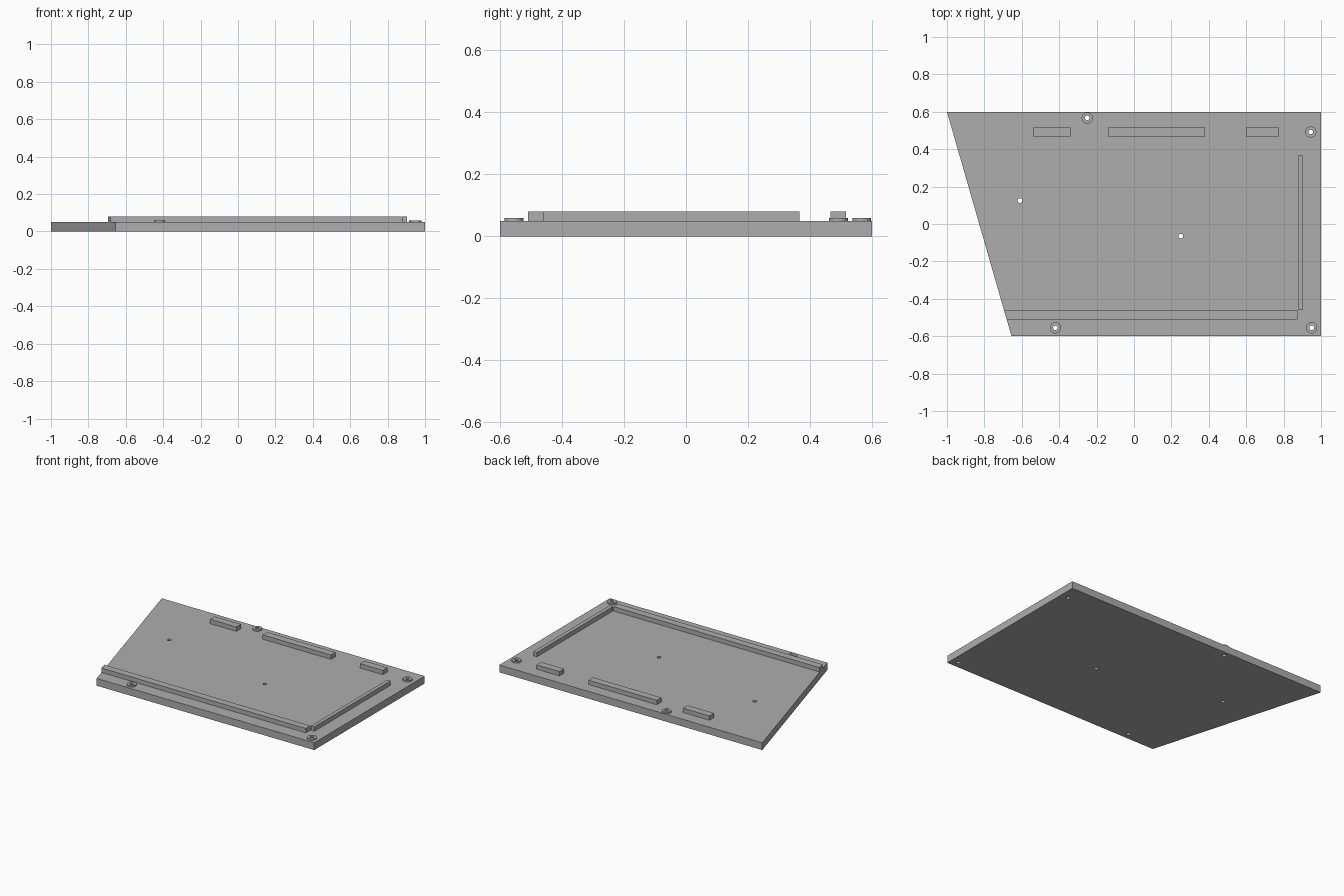
import bpy, bmesh, math

cube = bpy.data.objects.get("Cube")
if cube:
    bpy.data.objects.remove(cube, do_unlink=True)

PLATE_TOP, BOSS_TOP, RAIL_TOP = 0.05, 0.06, 0.08
HOLE_R, BOSS_R = 0.0125, 0.03

grey = bpy.data.materials.new("plain grey")
grey.use_nodes = True
colour = (0.42, 0.42, 0.42, 1)
grey.diffuse_color = colour
grey.node_tree.nodes["Principled BSDF"].inputs["Base Color"].default_value = colour


def circle(centre, radius, sides=24):
    steps = [2 * math.pi * i / sides for i in range(sides)]
    return [(centre[0] + radius * math.cos(a), centre[1] + radius * math.sin(a)) for a in steps]


def rectangle(x0, x1, y0, y1):
    return [(x0, y0), (x1, y0), (x1, y1), (x0, y1)]


def extrude(name, z0, z1, outline, holes=()):
    """Solid from a flat outline with optional holes, between two heights."""
    curve = bpy.data.curves.new(name, "CURVE")
    curve.dimensions = "2D"
    curve.fill_mode = "BOTH"
    curve.extrude = (z1 - z0) / 2
    for loop in [outline, *holes]:
        spline = curve.splines.new("POLY")
        spline.points.add(len(loop) - 1)
        for point, (x, y) in zip(spline.points, loop):
            point.co = (x, y, 0, 1)
        spline.use_cyclic_u = True
    obj = bpy.data.objects.new(name, curve)
    bpy.context.collection.objects.link(obj)
    bpy.ops.object.select_all(action="DESELECT")
    obj.select_set(True)
    bpy.context.view_layer.objects.active = obj
    bpy.ops.object.convert(target="MESH")
    obj = bpy.context.object
    bm = bmesh.new()
    bm.from_mesh(obj.data)
    bmesh.ops.remove_doubles(bm, verts=bm.verts, dist=0.0001)
    bmesh.ops.translate(bm, verts=bm.verts, vec=(0, 0, (z0 + z1) / 2))
    bmesh.ops.recalc_face_normals(bm, faces=bm.faces)
    bmesh.ops.dissolve_limit(bm, angle_limit=0.01, verts=bm.verts, edges=bm.edges)
    bm.to_mesh(obj.data)
    bm.free()
    obj.data.materials.clear()
    obj.data.materials.append(grey)
    bpy.ops.object.shade_smooth_by_angle(angle=math.radians(30))
    return obj


# Base plate with a slanted side and drilled holes
bosses = {
    "back_boss": (-0.25, 0.567),
    "back_left_boss": (0.945, 0.492),
    "front_right_boss": (-0.42, -0.555),
    "front_left_boss": (0.95, -0.555),
}
plain_holes = [(-0.61, 0.125), (0.25, -0.065)]
plate = [(-1, 0.6), (-0.655, -0.6), (1, -0.6), (1, 0.6)]
drilled = [circle(c, HOLE_R) for c in [*bosses.values(), *plain_holes]]
extrude("base_plate", 0, PLATE_TOP, plate, drilled)

# Raised rings around the corner holes
for name, centre in bosses.items():
    extrude(name, PLATE_TOP, BOSS_TOP, circle(centre, BOSS_R), [circle(centre, HOLE_R)])

# Long rails; the front one is trimmed along the slanted side
front_rail = [(-0.695, -0.46), (-0.681, -0.51), (0.873, -0.51), (0.873, -0.46)]
extrude("front_rail", PLATE_TOP, RAIL_TOP, front_rail)
extrude("left_rail", PLATE_TOP, RAIL_TOP, rectangle(0.877, 0.903, -0.46, 0.367))

# Short blocks along the back
for name, x0, x1 in [("right", -0.54, -0.34), ("middle", -0.14, 0.38), ("left", 0.6, 0.775)]:
    extrude(f"back_{name}_block", PLATE_TOP, RAIL_TOP, rectangle(x0, x1, 0.467, 0.517))
